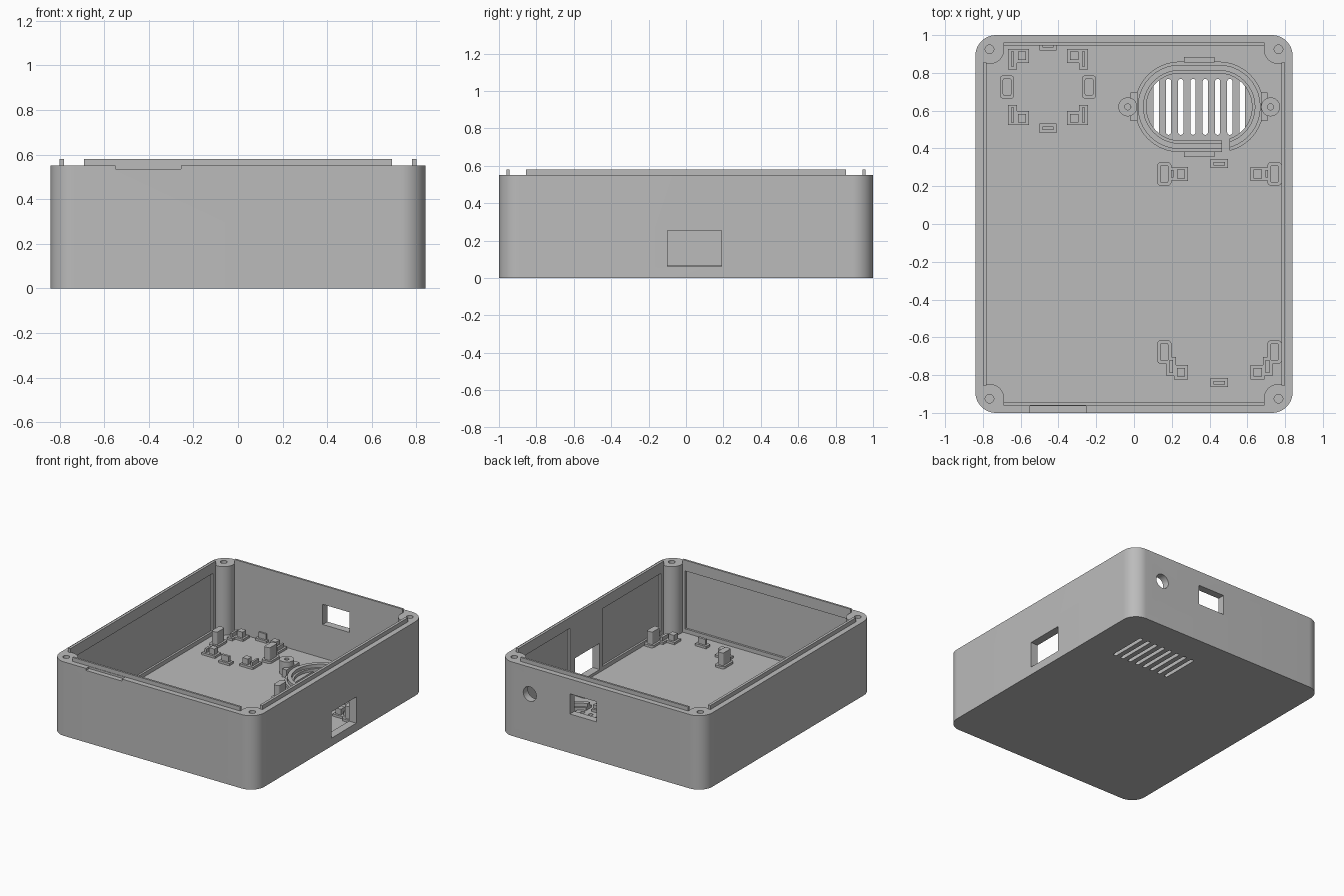
import bpy, bmesh, math

cube = bpy.data.objects.get("Cube")
if cube:
    bpy.data.objects.remove(cube, do_unlink=True)

grey = bpy.data.materials.new("matte_grey")
grey.use_nodes = True
grey.diffuse_color = (0.5, 0.5, 0.5, 1)
grey.node_tree.nodes["Principled BSDF"].inputs["Base Color"].default_value = (0.5, 0.5, 0.5, 1)

FLOOR, RIM = 0.04, 0.55
IN_X, IN_Y = 0.78, 0.945
POST_X, POST_Y = 0.765, 0.925
SIGNS = [(sx, sy) for sx in (-1, 1) for sy in (-1, 1)]


def prism(name, x, y, z, r=0.0, seg=10):
    """Upright block with rounded vertical corners; x, y, z are (low, high)."""
    bm = bmesh.new()
    pts = []
    corners = [(x[1], y[1], 1, 1), (x[0], y[1], -1, 1), (x[0], y[0], -1, -1), (x[1], y[0], 1, -1)]
    for i, (cx, cy, sx, sy) in enumerate(corners):
        steps = seg if r > 0 else 0
        for k in range(steps + 1):
            a = math.pi / 2 * (i + (k / seg if steps else 0))
            pts.append((cx - sx * r + r * math.cos(a), cy - sy * r + r * math.sin(a), z[0]))
    face = bm.faces.new([bm.verts.new(p) for p in pts])
    top = bmesh.ops.extrude_face_region(bm, geom=[face])["geom"]
    bmesh.ops.translate(bm, vec=(0, 0, z[1] - z[0]),
                        verts=[g for g in top if isinstance(g, bmesh.types.BMVert)])
    bmesh.ops.remove_doubles(bm, verts=bm.verts, dist=0.0001)
    bmesh.ops.recalc_face_normals(bm, faces=bm.faces)
    mesh = bpy.data.meshes.new(name)
    bm.to_mesh(mesh)
    bm.free()
    mesh.materials.append(grey)
    ob = bpy.data.objects.new(name, mesh)
    bpy.context.collection.objects.link(ob)
    return ob


def round_block(name, cx, cy, hx, hy, z, r=0.0):
    return prism(name, (cx - hx, cx + hx), (cy - hy, cy + hy), z, r)


def cylinder(name, cx, cy, r, z):
    return prism(name, (cx - r, cx + r), (cy - r, cy + r), z, r * 0.9999)


def cut(ob, cutters):
    """Subtract each cutter from the object, then discard it."""
    for c in cutters:
        c.hide_render = True
        mod = ob.modifiers.new("cut", "BOOLEAN")
        mod.operation, mod.solver, mod.object = "DIFFERENCE", "EXACT", c
        bpy.context.view_layer.update()
        with bpy.context.temp_override(object=ob, active_object=ob):
            bpy.ops.object.modifier_apply(modifier=mod.name)
        bpy.data.objects.remove(c, do_unlink=True)
    return ob


# Case shell, hollowed around four corner screw posts
case = prism("case_shell", (-0.84, 0.84), (-1, 1), (0, RIM), 0.11, 16)
cavity = prism("cavity", (-IN_X, IN_X), (-IN_Y, IN_Y), (FLOOR, 0.7))
cut(cavity, [cylinder("post", sx * POST_X, sy * POST_Y, 0.078, (0, 0.8)) for sx, sy in SIGNS])
cut(case, [cavity])
cut(case, [cylinder("screw_hole", sx * POST_X, sy * POST_Y, 0.023, (0.3, 0.7)) for sx, sy in SIGNS])

# Shallow recessed panels on the inside walls
PZ = (0.07, 0.5)
cut(case, [
    prism("panel", (-0.795, -0.7), (-0.82, 0.82), PZ),
    prism("panel", (0.7, 0.795), (0.25, 0.82), PZ),
    prism("panel", (0.7, 0.795), (-0.82, -0.13), PZ),
    prism("panel", (-0.67, 0.67), (-0.96, -0.9), PZ),
])

# Side and back ports, pry slot, round cable hole
cable_hole = cylinder("cable_hole", 0, 0, 0.054, (-0.1, 0.1))
cable_hole.rotation_euler.x = math.pi / 2
cable_hole.location = (0.585, 0.98, 0.35)
cut(case, [
    prism("side_port", (0.7, 0.9), (-0.1, 0.19), (0.06, 0.255)),
    prism("back_port", (0.035, 0.255), (0.9, 1.1), (0.29, 0.44)),
    prism("pry_slot", (-0.55, -0.255), (-1.1, -0.963), (0.535, 0.7)),
    cable_hole,
])

# Speaker grille slots through the floor
SPK_X, SPK_Y = 0.345, 0.62
cut(case, [round_block("slot", SPK_X + (i - 3.5) * 0.065, SPK_Y, 0.014, 0.148, (-0.1, 0.1), 0.0139)
           for i in range(8)])

# Lip standing on the rim, broken at the corner posts
for s, side in ((-1, "right"), (1, "left")):
    round_block("lip_" + side, s * 0.79, 0, 0.01, 0.855, (RIM, 0.58))
for s, side in ((-1, "front"), (1, "back")):
    round_block("lip_" + side, 0, s * 0.9525, 0.69, 0.0075, (RIM, 0.58))


# Speaker cradle: stepped oval rings with a cable gap
def oval_ring(name, outer, inner, z):
    ring = round_block(name, SPK_X, SPK_Y, outer, outer - 0.102, z, outer - 0.103)
    hole = round_block("hole", SPK_X, SPK_Y, inner, inner - 0.102, (0, 0.3), inner - 0.103)
    gap = prism("gap", (0.465, 0.505), (0.3, 0.48), (0, 0.3))
    return cut(ring, [hole, gap])


oval_ring("speaker_ring_base", 0.342, 0.28, (FLOOR - 0.005, 0.06))
oval_ring("speaker_ring_wall", 0.325, 0.295, (FLOOR, 0.085))
for s, side in ((-1, "right"), (1, "left")):
    ear_x = SPK_X + s * 0.378
    ear = cylinder("speaker_ear_" + side, ear_x, SPK_Y, 0.05, (FLOOR - 0.005, 0.14))
    cut(ear, [cylinder("hole", ear_x, SPK_Y, 0.016, (0.06, 0.3))])
    round_block("speaker_ear_web_" + side, SPK_X + s * 0.345, SPK_Y, 0.018, 0.075, (FLOOR - 0.005, 0.1))
for s, side in ((-1, "front"), (1, "back")):
    round_block("speaker_tab_" + side, SPK_X, SPK_Y + s * 0.25, 0.08, 0.015, (FLOOR - 0.005, 0.1))


# Board mounts: a wide foot with a narrower block on it
def mount(name, cx, cy, hx, hy, top, r=0.0):
    round_block(name + "_foot", cx, cy, hx, hy, (FLOOR - 0.005, 0.057), r)
    round_block(name + "_block", cx, cy, hx - 0.015, hy - 0.015, (FLOOR, top), r * 0.6)


def clip(name, cx, cy):
    mount(name, cx, cy, 0.038, 0.062, 0.15, 0.02)


# Small round-board mounts, back right
SB_X, SB_Y = -0.455, 0.725
for sx, sy in SIGNS:
    mount("small_board_corner", SB_X + sx * 0.138, SB_Y + sy * 0.165, 0.037, 0.037, 0.1)
    mount("small_board_guide", SB_X + sx * 0.188, SB_Y + sy * 0.148, 0.023, 0.054, 0.085)
for s in (-1, 1):
    clip("small_board_clip", SB_X + s * 0.217, SB_Y)
    mount("small_board_stop", SB_X, SB_Y + s * 0.218, 0.045, 0.024, 0.1)

# Large board mounts, front left
LB_X, LB_Y = 0.452, -0.26
for sx, sy in SIGNS:
    mount("large_board_corner", LB_X + sx * 0.203, LB_Y + sy * 0.525, 0.037, 0.038, 0.1)
    clip("large_board_clip", LB_X + sx * 0.292, LB_Y + (0.525 if sy > 0 else -0.418))
    if sy < 0:
        mount("large_board_guide", LB_X + sx * 0.255, LB_Y - 0.495, 0.025, 0.05, 0.085)
    else:
        mount("large_board_guide", LB_X + sx * 0.25, LB_Y + 0.525, 0.022, 0.035, 0.085)
for s in (-1, 1):
    mount("large_board_stop", LB_X, LB_Y + s * 0.58, 0.046, 0.024, 0.1)

# Smooth the rounded corners and keep hard edges sharp
bpy.ops.object.select_all(action="DESELECT")
for ob in bpy.context.scene.objects:
    if ob.type == "MESH" and not ob.hide_render:
        ob.select_set(True)
        bpy.context.view_layer.objects.active = ob
bpy.ops.object.shade_smooth_by_angle(angle=math.radians(30))
